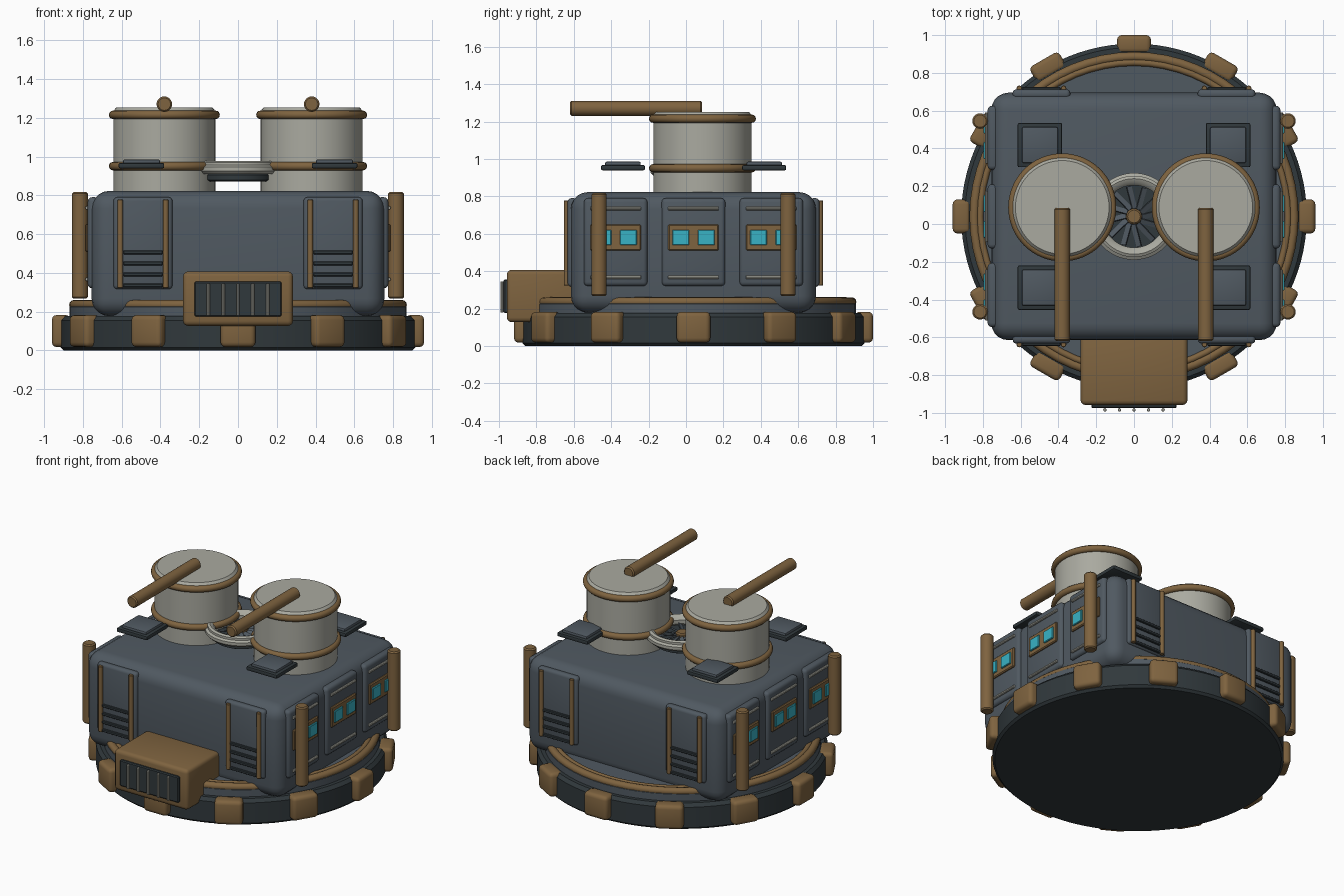
import bpy, bmesh
from math import pi, sin, cos, radians
from mathutils import Matrix, Vector

if "Cube" in bpy.data.objects:
    bpy.data.objects.remove(bpy.data.objects["Cube"])


def material(name, r, g, b):
    m = bpy.data.materials.new(name)
    m.diffuse_color = (r, g, b, 1)
    m.use_nodes = True
    m.node_tree.nodes["Principled BSDF"].inputs["Base Color"].default_value = m.diffuse_color
    return m


SLATE = material("slate", .08, .10, .12)
DARK = material("dark", .03, .04, .045)
BROWN = material("brown", .21, .125, .05)
LIGHT = material("light", .40, .40, .35)
CYAN = material("cyan", .04, .45, .56)
CY = .04  # y of the turret axis


def finish(bm, name, mat):
    bmesh.ops.recalc_face_normals(bm, faces=bm.faces)
    me = bpy.data.meshes.new(name)
    bm.to_mesh(me)
    bm.free()
    me.materials.append(mat)
    ob = bpy.data.objects.new(name, me)
    bpy.context.collection.objects.link(ob)
    bpy.ops.object.select_all(action='DESELECT')
    ob.select_set(True)
    bpy.context.view_layer.objects.active = ob
    bpy.ops.object.shade_smooth_by_angle(angle=radians(35))
    return ob


def box(name, c, size, mat, bevel=0.0, seg=2, rot=None):
    bm = bmesh.new()
    bmesh.ops.create_cube(bm, size=1)
    bmesh.ops.scale(bm, vec=size, verts=bm.verts)
    if bevel:
        bmesh.ops.bevel(bm, geom=bm.edges[:], offset=bevel, segments=seg,
                        profile=.5, affect='EDGES')
    bm.transform(Matrix.Translation(c) @ (rot or Matrix()))
    return finish(bm, name, mat)


def lathe(name, c, profile, mat, closed=False, n=64, axis=(0, 0, 1)):
    """Spin an (r, z) profile; closed=True makes a ring, otherwise ends are capped."""
    bm = bmesh.new()
    loops = [[bm.verts.new((r * cos(2 * pi * i / n), r * sin(2 * pi * i / n), z))
              for i in range(n)] for r, z in profile]
    pairs = list(zip(loops, loops[1:]))
    if closed:
        pairs.append((loops[-1], loops[0]))
    else:
        bm.faces.new(loops[0])
        bm.faces.new(loops[-1])
    for a, b in pairs:
        for i in range(n):
            j = (i + 1) % n
            bm.faces.new((a[i], a[j], b[j], b[i]))
    q = Vector((0, 0, 1)).rotation_difference(Vector(axis))
    bm.transform(Matrix.Translation(c) @ q.to_matrix().to_4x4())
    return finish(bm, name, mat)


def rod(name, c, r, length, mat, axis=(0, 0, 1), n=20):
    h, b = length / 2, r * .2
    return lathe(name, c, [(r - b, -h), (r, b - h), (r, h - b), (r - b, h)], mat, n=n, axis=axis)


def torus(name, c, R, r, mat, flat=1.0):
    prof = [(R + r * cos(2 * pi * k / 12), flat * r * sin(2 * pi * k / 12)) for k in range(12)]
    return lathe(name, c, prof, mat, closed=True)


# Round base, upper tier, double trim ring and lugs
lathe("base_disc", (0, CY, 0), [(.90, 0), (.915, .015), (.915, .155), (.895, .177)], DARK, n=96)
lathe("base_tier", (0, CY, 0), [(.87, .16), (.87, .225), (.855, .24)], SLATE, n=96)
torus("base_trim_outer", (0, CY, .235), .846, .025, BROWN)
torus("base_trim_inner", (0, CY, .243), .815, .018, BROWN)
for i in range(12):
    R = Matrix.Rotation(i * pi / 6, 4, 'Z')
    p = R @ Vector((.912, 0, .1))
    box("base_lug", (p.x, p.y + CY, p.z), (.096, .18, .165), BROWN, .025, 3, R)

# Main hull
box("hull", (0, CY, .50), (1.51, 1.31, .645), SLATE, .09, 5)

# Side panels with windows and rails, plus corner pipes
for s in (-1, 1):
    for k in (-1, 0, 1):
        y = CY + k * .416
        box("side_panel", (s * .745, y, .555), (.06, .34, .47), SLATE, .022, 3)
        box("window_frame", (s * .775, y, .58), (.025, .27, .14), BROWN, .006, 1)
        for w in (-1, 1):
            box("window_glass", (s * .782, y + w * .068, .58), (.03, .09, .082), CYAN, .004, 1)
        for z in (.735, .367):
            rod("side_rail", (s * .778, y, z), .010, .27, LIGHT, (0, 1, 0), 10)
    for k in (-1, 1):
        rod("corner_pipe", (s * .815, CY + k * .505, .542), .041, .55, BROWN)

# Front and back vent panels with slats and rails
for f in (-1, 1):
    for s in (-1, 1):
        x = s * .49
        box("vent_panel", (x, CY + f * .648, .553), (.305, .05, .475), SLATE, .02, 3)
        for k in range(4):
            box("vent_slat", (x, CY + f * .675, .335 + k * .057), (.205, .02, .02), DARK, .004, 1)
        for k in (-1, 1):
            rod("vent_rail", (x + k * .117, CY + f * .678, .55), .015, .455, BROWN, n=12)

# Front intake box with grille
box("intake_box", (0, -.77, .267), (.566, .376, .28), BROWN, .025, 3)
box("intake_grille", (0, -.96, .265), (.45, .03, .18), DARK, .006, 1)
for k in range(-2, 3):
    rod("grille_bar", (k * .077, -.984, .262), .009, .165, LIGHT, n=10)

# Twin drums with trim rings and barrels
for s in (-1, 1):
    x, y = s * .38, .088
    lathe("drum", (x, y, 0), [(.263, .80), (.263, 1.235), (.248, 1.252)], LIGHT)
    for z in (.95, 1.215):
        torus("drum_ring", (x, y, z), .264, .022, BROWN)
    rod("barrel", (x, -.267, 1.27), .04, .706, BROWN, (0, 1, 0), 24)

# Four raised hatch plates
for s in (-1, 1):
    for y in (-.337, .418):
        box("hatch_plate", (s * .498, y, .953), (.235, .235, .028), DARK, .008, 2)
        box("hatch_cover", (s * .498, y, .973), (.19, .19, .024), SLATE, .008, 2)

# Central fan: light ring, dark dish, blades and hub
lathe("fan_ring", (0, CY, 0), [(.18, .91), (.215, .91), (.23, .925), (.23, .945), (.215, .955),
      (.215, .97), (.20, .978), (.18, .97), (.165, .95), (.165, .925)], LIGHT, closed=True)
lathe("fan_dish", (0, CY, 0), [(.165, .872), (.18, .88), (.18, .905), (.17, .915)], DARK)
for i in range(12):
    R = Matrix.Rotation(i * pi / 6, 4, 'Z')
    p = R @ Vector((.10, .012, .925))
    tilt = R @ Matrix.Rotation(.25, 4, 'Z') @ Matrix.Rotation(.5, 4, 'X')
    box("fan_blade", (p.x, p.y + CY, p.z), (.12, .028, .008), SLATE, rot=tilt)
rod("fan_hub", (0, CY, .925), .042, .05, BROWN)
